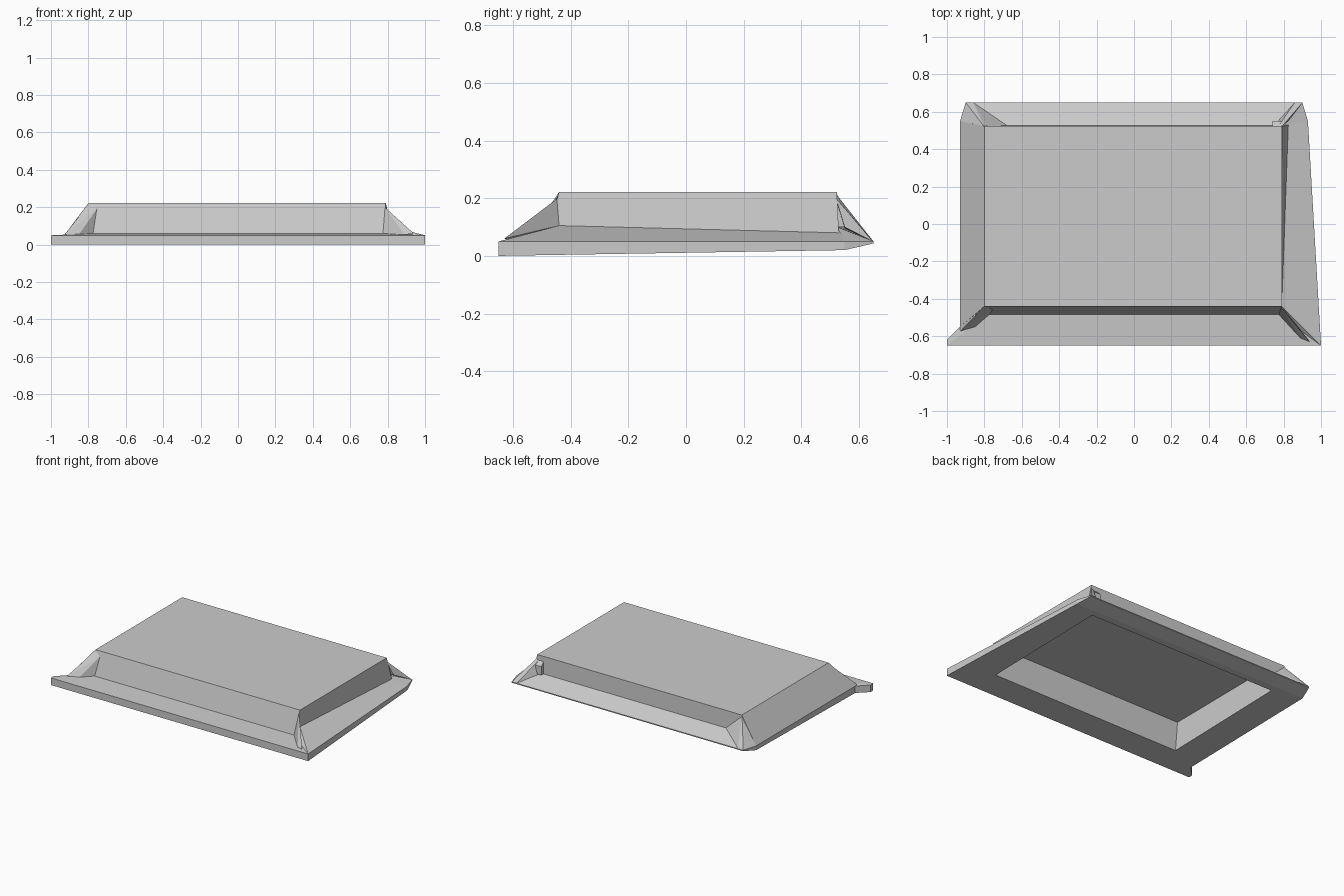
import bpy, bmesh

if "Cube" in bpy.data.objects:
    bpy.data.objects.remove(bpy.data.objects["Cube"])


def finish(bm, name):
    bmesh.ops.recalc_face_normals(bm, faces=bm.faces[:])
    me = bpy.data.meshes.new(name)
    bm.to_mesh(me)
    bm.free()
    ob = bpy.data.objects.new(name, me)
    bpy.context.collection.objects.link(ob)
    return ob


def hull(name, pts):
    bm = bmesh.new()
    for p in pts:
        bm.verts.new(p)
    res = bmesh.ops.convex_hull(bm, input=bm.verts[:])
    loose = [v for v in bm.verts if not v.link_faces]
    bmesh.ops.delete(bm, geom=loose, context='VERTS')
    finish(bm, name)


def under_z(y):
    """Underside rises gently to the back, then is bevelled."""
    return 0.02 * (y + 0.65) / 1.2 if y <= 0.55 else 0.043


bm = bmesh.new()
V = {}


def ring(key, pts, z):
    for i, (x, y) in enumerate(pts):
        V[f"{key}{i}"] = bm.verts.new((x, y, z(y) if callable(z) else z))


# Rim outline, lower and upper
outline = [(-1, -.65), (1, -.65), (.93, .55), (.9, .65),
           (-.9, .65), (-.93, .55), (-.93, -.55), (-1, -.62)]
ring("L", outline, under_z)
ring("U", outline, 0.05)
# Top plate
ring("T", [(-.8, -.44), (.79, -.44), (.79, .523), (-.8, .523)], 0.222)
# Feet of the front, right and back walls
ring("F", [(-.79, -.485), (.775, -.485)], 0.06)
V["R1"] = bm.verts.new((.79, -.44, .105))
V["R2"] = bm.verts.new((.825, .53, .08))
ring("B", [(.79, .526), (-.8, .526)], 0.1)
# Recess opening and its ceiling
opening = [(-.72, -.45), (.765, -.45), (.765, .5), (-.715, .5)]
ring("I", opening, under_z)
ring("C", [(-.72, -.43), (.765, -.43), (.765, .5), (-.715, .5)], 0.2)

faces = [
    # Top and walls
    "T0 T1 T2 T3", "F0 F1 T1 T0", "R1 R2 T2 T1", "B0 B1 T3 T2", "U5 U6 T0 T3",
    # Sloping rim
    "U0 U1 F1 F0", "U0 F0 U6 U7", "U1 U2 R2 R1", "U3 U4 B1 B0",
    # Corner closures
    "U6 F0 T0", "U1 R1 F1", "F1 R1 T1", "U2 U3 B0 R2", "R2 B0 T2",
    "U4 U5 B1", "B1 U5 T3",
    # Underside frame
    "L0 L1 I1 I0", "L1 L2 I2 I1", "L2 L5 I3 I2", "L2 L3 L4 L5",
    "L5 L6 I0 I3", "L6 L7 L0 I0", "C0 C1 C2 C3",
]
faces += [f"L{i} L{(i+1) % 8} U{(i+1) % 8} U{i}" for i in range(8)]
faces += [f"I{i} I{(i+1) % 4} C{(i+1) % 4} C{i}" for i in range(4)]
for f in faces:
    bm.faces.new([V[k] for k in f.split()])
finish(bm, "tray_shell")

# Corner gussets
hull("front_left_gusset", [
    (-.8, -.44, .215), (-.755, -.455, .19), (-.93, -.575, .05),
    (-.85, -.55, .055), (-.775, -.485, .06), (-.93, -.54, .05)])
hull("front_right_gusset", [
    (.785, -.445, .2), (.775, -.485, .06), (.79, -.44, .105),
    (.94, -.63, .06), (.89, -.61, .053)])
hull("back_left_gusset", [
    (-.8, .52, .215), (-.785, .535, .18), (-.93, .55, .05),
    (-.9, .65, .05), (-.86, .65, .05), (-.68, .527, .1)])
hull("back_right_gusset", [
    (.79, .52, .2), (.78, .535, .18), (.825, .55, .1),
    (.86, .65, .05), (.9, .648, .05), (.77, .55, .095)])
# Small tab at the back right corner
hull("back_tab", [(x, y, z) for x in (.74, .785)
                  for y, z in ((.52, .19), (.55, .16), (.55, .1), (.52, .1))])
